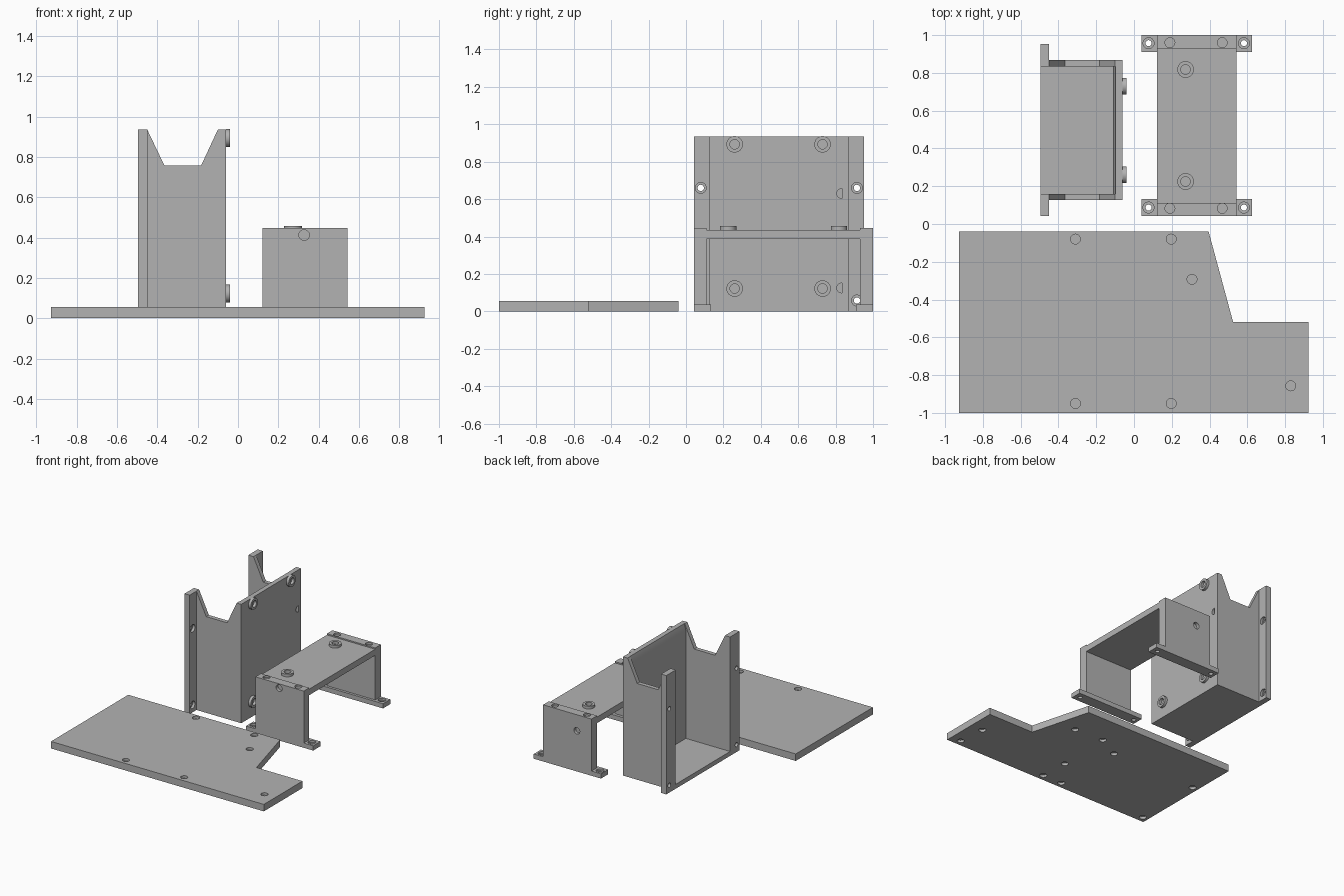
import bpy, bmesh, math
from mathutils import Matrix, Vector

if "Cube" in bpy.data.objects:
    bpy.data.objects.remove(bpy.data.objects["Cube"])

grey = bpy.data.materials.new("plain_grey")
grey.diffuse_color = (0.45, 0.45, 0.45, 1)
grey.use_nodes = True
grey.node_tree.nodes["Principled BSDF"].inputs["Base Color"].default_value = grey.diffuse_color


def add_object(name, bm):
    bmesh.ops.recalc_face_normals(bm, faces=bm.faces)
    mesh = bpy.data.meshes.new(name)
    bm.to_mesh(mesh)
    bm.free()
    mesh.materials.append(grey)
    obj = bpy.data.objects.new(name, mesh)
    bpy.context.collection.objects.link(obj)
    return obj


def prism(name, points, axis, lo, hi):
    """Extrude a 2D outline along z (points are x, y) or y (points are x, z)."""
    bm = bmesh.new()
    place = (lambda a, b: (a, b, lo)) if axis == 'z' else (lambda a, b: (a, lo, b))
    face = bm.faces.new([bm.verts.new(place(a, b)) for a, b in points])
    side = bmesh.ops.extrude_face_region(bm, geom=[face])
    move = Vector((0, 0, hi - lo)) if axis == 'z' else Vector((0, hi - lo, 0))
    bmesh.ops.translate(bm, vec=move,
                        verts=[v for v in side['geom'] if isinstance(v, bmesh.types.BMVert)])
    return add_object(name, bm)


def box(name, x0, x1, y0, y1, z0, z1):
    return prism(name, [(x0, y0), (x1, y0), (x1, y1), (x0, y1)], 'z', z0, z1)


def rod(name, start, direction, radius, length):
    bm = bmesh.new()
    d = Vector(direction)
    turn = d.to_track_quat('Z', 'Y').to_matrix().to_4x4()
    bmesh.ops.create_cone(bm, cap_ends=True, segments=32, radius1=radius, radius2=radius,
                          depth=length,
                          matrix=Matrix.Translation(Vector(start) + d * length / 2) @ turn)
    return add_object(name, bm)


def drill(obj, holes):
    """Each hole is (start, direction, radius, depth); start lies on the surface."""
    for start, d, radius, depth in holes:
        d = Vector(d)
        cutter = rod("cutter", Vector(start) - d * 0.01, d, radius, depth + 0.01)
        cutter.hide_render = True
        mod = obj.modifiers.new("hole", 'BOOLEAN')
        mod.operation, mod.solver, mod.object = 'DIFFERENCE', 'EXACT', cutter
        bpy.context.view_layer.update()
        result = bpy.data.meshes.new_from_object(
            obj.evaluated_get(bpy.context.evaluated_depsgraph_get()))
        obj.modifiers.clear()
        obj.data = result
        bpy.data.objects.remove(cutter)


def boss(name, start, direction):
    """Raised ring around a screw position."""
    ring = rod(name, start, direction, 0.044, 0.021)
    drill(ring, [(Vector(start) - Vector(direction) * 0.005, direction, 0.025, 0.05)])


UP, DOWN, LEFT, RIGHT = (0, 0, 1), (0, 0, -1), (-1, 0, 0), (1, 0, 0)
BACK, FRONT = (0, 1, 0), (0, -1, 0)
R = 0.026

# Base plate with blind holes in both faces
T = 0.055
plate = prism("base_plate", [(-0.927, -0.04), (0.395, -0.04), (0.525, -0.52), (0.925, -0.52),
                             (0.925, -1), (-0.927, -1)], 'z', 0, T)
top_holes = [(-0.31, -0.08), (0.197, -0.08), (0.307, -0.293), (0.83, -0.857),
             (-0.31, -0.95), (0.197, -0.95)]
under_holes = [(0.84, -0.95), (0.82, -0.73), (0.31, -0.293), (0.06, -0.28), (-0.13, -0.38),
               (0.05, -0.72), (0.06, -0.95), (-0.11, -0.95), (-0.88, -0.39), (-0.88, -0.95)]
drill(plate, [((x, y, T), DOWN, R, 0.02) for x, y in top_holes]
      + [((x, y, 0), UP, R, 0.02) for x, y in under_holes])

# Holder: floor, main wall, notched sides, mounting flanges
H, Y0, Y1, W = 0.935, 0.126, 0.868, 0.033
box("holder_floor", -0.495, -0.11, Y0 + W, Y1 - W, 0, 0.035)
wall = prism("holder_main_wall", [(-0.11, 0), (-0.06, 0), (-0.06, H), (-0.097, H),
                                  (-0.11, H - 0.05)], 'y', Y0 + W, Y1 - W)
drill(wall, [((-0.06, 0.832, z), LEFT, R, 0.025) for z in (0.63, 0.125)])
notch = [(-0.45, 0), (-0.06, 0), (-0.06, H), (-0.1, H), (-0.183, 0.757),
         (-0.365, 0.757), (-0.45, H)]
for label, wall_y, flange_y, hole_y in (("front", Y0, 0.042, 0.079),
                                        ("back", Y1 - W, Y1 - W, 0.914)):
    prism("holder_" + label + "_side", notch, 'y', wall_y, wall_y + W)
    flange = box("holder_" + label + "_flange", -0.495, -0.45,
                 flange_y, flange_y + 0.084 + W, 0, H)
    for z in (0.66, 0.058):
        drill(flange, [((-0.45, hole_y, z), LEFT, 0.029, 0.02),
                       ((-0.45, hole_y, z), LEFT, 0.017, 0.1)])
for y in (0.26, 0.73):
    for z in (0.893, 0.122):
        boss("holder_boss", (-0.06, y, z), RIGHT)

# Bracket: deck, two legs and two feet
X0, X1 = 0.122, 0.543
box("bracket_deck", X0, X1, 0.11, 0.93, 0.388, 0.436)
for label, y0, y1, f0, f1, hole_y, top_y in (("front", 0.042, 0.11, 0.042, 0.133, 0.087, 0.083),
                                             ("back", 0.93, 1.0, 0.91, 1.0, 0.957, 0.96)):
    leg = box("bracket_" + label + "_leg", X0, X1, y0, y1, 0.037, 0.446)
    face = ((0.328, 0.042, 0.412), BACK) if label == "front" else ((0.25, 1.0, 0.32), FRONT)
    drill(leg, [((x, top_y, 0.446), DOWN, R, 0.015) for x in (0.19, 0.467)]
          + [(face[0], face[1], R, 0.025)])
    foot = box("bracket_" + label + "_foot", 0.04, 0.625, f0, f1, 0, 0.037)
    for x in (0.077, 0.582):
        drill(foot, [((x, hole_y, 0.037), DOWN, 0.029, 0.015),
                     ((x, hole_y, 0.037), DOWN, 0.016, 0.1)])
for y in (0.225, 0.818):
    boss("bracket_boss", (0.273, y, 0.436), UP)

# Smooth the round walls, keep edges crisp
for obj in bpy.context.scene.objects:
    obj.select_set(True)
    bpy.context.view_layer.objects.active = obj
bpy.ops.object.shade_smooth_by_angle(angle=math.radians(30))
